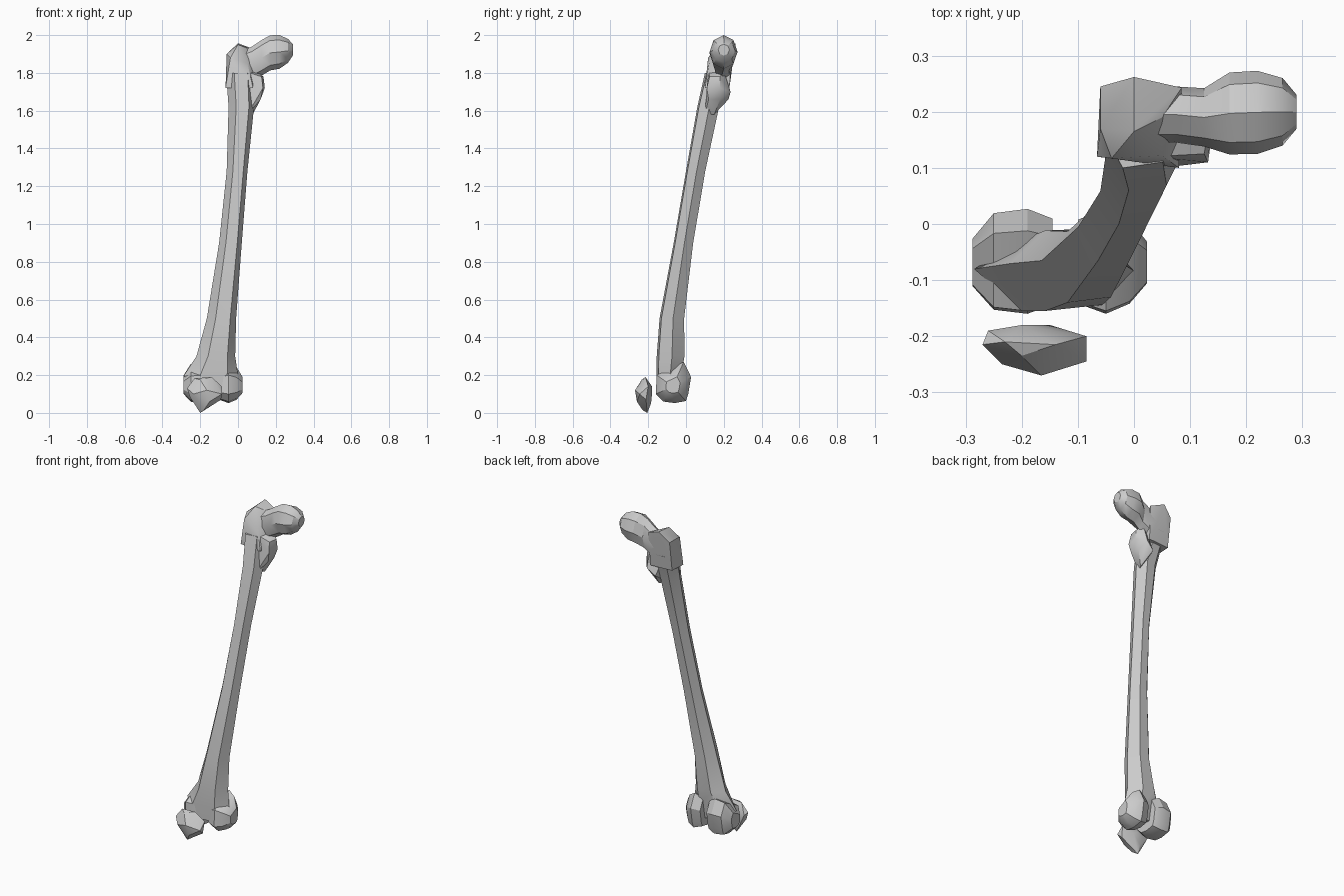
import bpy, bmesh, math

if "Cube" in bpy.data.objects:
    bpy.data.objects.remove(bpy.data.objects["Cube"])

grey = bpy.data.materials.new("bone_grey")
grey.diffuse_color = (0.6, 0.6, 0.6, 1)
grey.use_nodes = True
grey.node_tree.nodes["Principled BSDF"].inputs["Base Color"].default_value = grey.diffuse_color


def make(name, bm):
    bmesh.ops.recalc_face_normals(bm, faces=bm.faces[:])
    me = bpy.data.meshes.new(name)
    bm.to_mesh(me)
    bm.free()
    me.materials.append(grey)
    ob = bpy.data.objects.new(name, me)
    bpy.context.collection.objects.link(ob)
    return ob


def loft(name, rings):
    """Skin a tube over equal-length point rings and cap both ends."""
    bm = bmesh.new()
    vs = [[bm.verts.new(p) for p in r] for r in rings]
    n = len(vs[0])
    for a, b in zip(vs, vs[1:]):
        for i in range(n):
            j = (i + 1) % n
            bm.faces.new((a[i], a[j], b[j], b[i]))
    bm.faces.new(vs[0][::-1])
    bm.faces.new(vs[-1])
    return make(name, bm)


def hull(name, pts):
    """Faceted lump around a few corner points."""
    bm = bmesh.new()
    for p in pts:
        bm.verts.new(p)
    bmesh.ops.convex_hull(bm, input=bm.verts[:])
    loose = [v for v in bm.verts if not v.link_faces]
    bmesh.ops.delete(bm, geom=loose, context='VERTS')
    return make(name, bm)


# Shaft: six-sided section, each level given by z, x range and y range
section = [(-1, .15), (-.4, -1), (.6, -.85), (1, .1), (.45, 1), (-.4, .95)]
levels = [(.12, -.262, -.005, -.152, -.04), (.2, -.285, 0, -.155, -.025),
          (.3, -.22, -.015, -.155, -.008), (.5, -.165, -.01, -.14, -.01),
          (.9, -.10, .02, -.065, .038), (1.28, -.06, .05, 0, .102),
          (1.62, -.05, .085, .06, .175), (1.8, -.063, .08, .1, .24)]
loft("shaft", [
    [((l + r) / 2 + u * (r - l) / 2, (f + b) / 2 + v * (b - f) / 2, z) for u, v in section]
    for z, l, r, f, b in levels])

# Ball head and neck: eight-sided rings along x
head_rings = [(.04, .195, 1.84, .05, .085), (.075, .195, 1.85, .05, .09),
              (.125, .19, 1.88, .052, .094), (.17, .197, 1.906, .073, .093),
              (.22, .199, 1.911, .074, .089), (.265, .2, 1.917, .06, .063),
              (.29, .2, 1.922, .03, .03)]
loft("head_and_neck", [
    [(x, y + ry * math.cos(i * math.pi / 4), z + rz * math.sin(i * math.pi / 4)) for i in range(8)]
    for x, y, z, ry, rz in head_rings])

# Large upper knob
hull("upper_knob", [
    (-.06, .17, 1.9), (-.06, .245, 1.9), (0, .165, 1.95), (0, .262, 1.957),
    (.05, .19, 1.93), (.085, .243, 1.925), (-.04, .117, 1.88), (.05, .122, 1.85),
    (-.066, .12, 1.72), (-.06, .22, 1.72), (.08, .1, 1.72), (.08, .23, 1.72)])

# Small inner knob below the neck
hull("inner_knob", [
    (.132, .11, 1.72), (.142, .18, 1.72), (.135, .18, 1.78), (.125, .125, 1.78),
    (.12, .12, 1.66), (.118, .18, 1.66), (.1, .236, 1.7), (.05, .225, 1.66),
    (.05, .1, 1.58), (.078, .15, 1.58), (.03, .12, 1.81), (.1, .2, 1.81)])

# Two rounded knee ends: one side profile scaled along x
profile = [(-.155, .2), (-.16, .1), (-.12, .06), (-.06, .052),
           (0, .063), (.012, .1), (.027, .19), (-.012, .27)]


def knuckle(name, steps):
    loft(name, [[(x, -.07 + (y + .07) * s, .14 + (z - .14) * s) for y, z in profile]
                for x, s in steps])


knuckle("outer_knuckle", [(-.288, .45), (-.25, .92), (-.19, 1), (-.145, .82)])
knuckle("inner_knuckle", [(.023, .4), (-.008, .8), (-.05, 1), (-.1, .8)])

# Kneecap
hull("kneecap", [
    (-.23, -.21, .183), (-.14, -.215, .19), (-.2, -.235, .175), (-.27, -.215, .13),
    (-.26, -.19, .12), (-.255, -.22, .085), (-.085, -.2, .14), (-.085, -.245, .1),
    (-.09, -.212, .07), (-.165, -.27, .12), (-.235, -.25, .1), (-.15, -.26, .06),
    (-.2, -.18, .14), (-.15, -.18, .1), (-.2, -.185, .05), (-.2, -.205, 0), (-.18, -.23, .015)])

# Soft shading with crisp ridges
bpy.ops.object.select_all(action='SELECT')
bpy.context.view_layer.objects.active = bpy.data.objects["shaft"]
bpy.ops.object.shade_smooth_by_angle(angle=math.radians(30))
